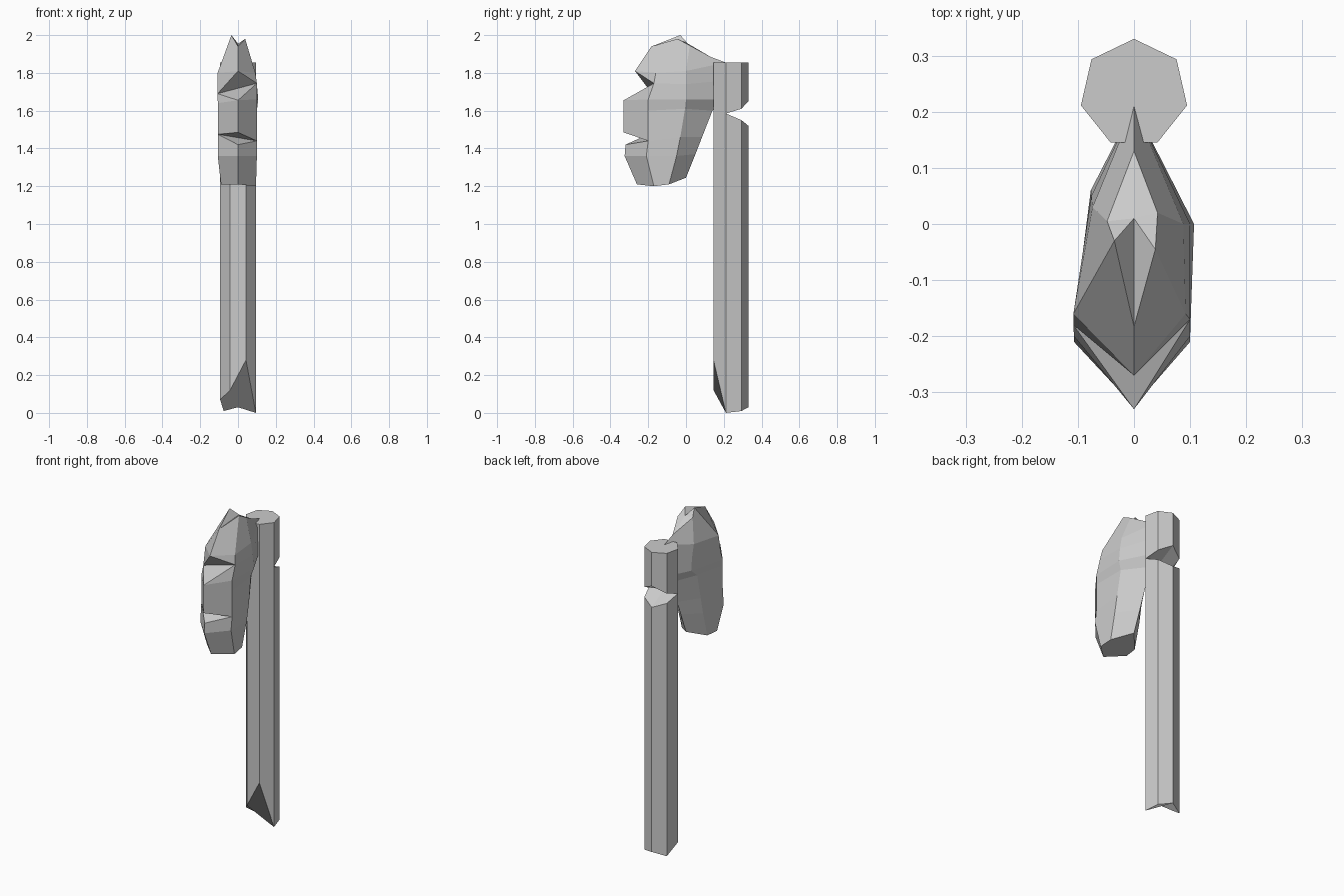
import bpy, bmesh, math

if "Cube" in bpy.data.objects:
    bpy.data.objects.remove(bpy.data.objects["Cube"])


def loft(name, rings, top_center=None):
    """Skin a stack of rings; repeated points merge so rings may share corners."""
    bm = bmesh.new()
    cache = {}

    def vert(p):
        key = tuple(round(c, 4) for c in p)
        if key not in cache:
            cache[key] = bm.verts.new(key)
        return cache[key]

    def face(points):
        vs = list(dict.fromkeys(vert(p) for p in points))
        if len(vs) > 2 and not bm.faces.get(vs):
            bm.faces.new(vs)

    n = len(rings[0])
    for a, b in zip(rings, rings[1:]):
        for i in range(n):
            j = (i + 1) % n
            face([a[i], a[j], b[j], b[i]])
    face(rings[0][::-1])
    if top_center:
        for i in range(n):
            face([rings[-1][i], rings[-1][(i + 1) % n], top_center])
    else:
        face(rings[-1])
    bmesh.ops.recalc_face_normals(bm, faces=bm.faces)
    mesh = bpy.data.meshes.new(name)
    bm.to_mesh(mesh)
    bm.free()
    obj = bpy.data.objects.new(name, mesh)
    bpy.context.collection.objects.link(obj)
    return obj


# Handle: seven-sided post, broken foot, V notch at the back near the top
R, CY = 0.097, 0.233
plan = [(R * math.sin(2 * math.pi * k / 7), CY + R * math.cos(2 * math.pi * k / 7))
        for k in range(7)]          # starts at the rear corner
foot = [0.03, 0.01, 0.0, 0.28, 0.12, 0.07, 0.01]
NZ, NY = 1.585, plan[2][1]


def notch_ring(rear, side):
    zs = [rear, side, NZ, NZ, NZ, NZ, side]
    return [(x, y, z) for (x, y), z in zip(plan, zs)]


loft("handle", [
    [(x, y, z) for (x, y), z in zip(plan, foot)],
    notch_ring(1.52, 1.55),
    [(x, min(y, NY), NZ) for x, y in plan],
    notch_ring(1.65, 1.61),
    [(x, y, 1.855) for x, y in plan],
])


# Stone head: six-point rings = front edge, right cheek x2, back, left cheek x2
def ring(front, r1, r2, back, l1=None, l2=None):
    def flip(p):
        return (-p[0], p[1], p[2])
    l1, l2 = l1 or flip(r1), l2 or flip(r2)
    if front is None:               # chipped-out front: straight across the cheeks
        front = tuple((a + b) / 2 for a, b in zip(r1, l1))
    else:
        front = (0, *front)
    return [front, r1, r2, (0, *back), l2, l1]


def chip(lower, upper, *rest):
    """Three rings sharing everything but the front point form a chip."""
    return [ring(f, *rest) for f in (lower, None, upper)]


head = [
    ring((-0.26, 1.21), (0.095, -0.17, 1.20), (0.09, -0.09, 1.21), (0.0, 1.245),
         (-0.09, -0.17, 1.21), (-0.08, -0.09, 1.21)),
    ring((-0.325, 1.36), (0.1, -0.21, 1.36), (0.095, -0.05, 1.36), (0.05, 1.37),
         (-0.107, -0.21, 1.36), (-0.08, -0.05, 1.36)),
    *chip((-0.32, 1.42), (-0.33, 1.485),
          (0.1, -0.2, 1.44), (0.095, -0.03, 1.46), (0.085, 1.46),
          (-0.107, -0.2, 1.475), (-0.078, -0.03, 1.46)),
    ring((-0.33, 1.60), (0.1, -0.2, 1.60), (0.09, -0.005, 1.61), (0.14, 1.60),
         (-0.107, -0.2, 1.60), (-0.075, 0.0, 1.61)),
    ring((-0.33, 1.655), (0.1, -0.2, 1.66), (0.107, 0.0, 1.66), (0.21, 1.66),
         (-0.107, -0.2, 1.64), (-0.077, 0.06, 1.66)),
    *chip((-0.33, 1.655), (-0.27, 1.81),
          (0.1, -0.17, 1.745), (0.1, 0.0, 1.74), (0.21, 1.76),
          (-0.108, -0.18, 1.69), (-0.076, 0.05, 1.74)),
    ring((-0.27, 1.81), (0.092, -0.16, 1.80), (0.088, 0.0, 1.81), (0.21, 1.855),
         (-0.108, -0.16, 1.80), (-0.074, 0.03, 1.81)),
    ring((-0.183, 1.94), (0.038, -0.045, 1.98), (0.042, 0.02, 1.945), (0.13, 1.885),
         (-0.035, -0.03, 2.0), (-0.048, 0.005, 1.955)),
]
loft("stone_head", head, top_center=(0, 0.01, 1.955))
